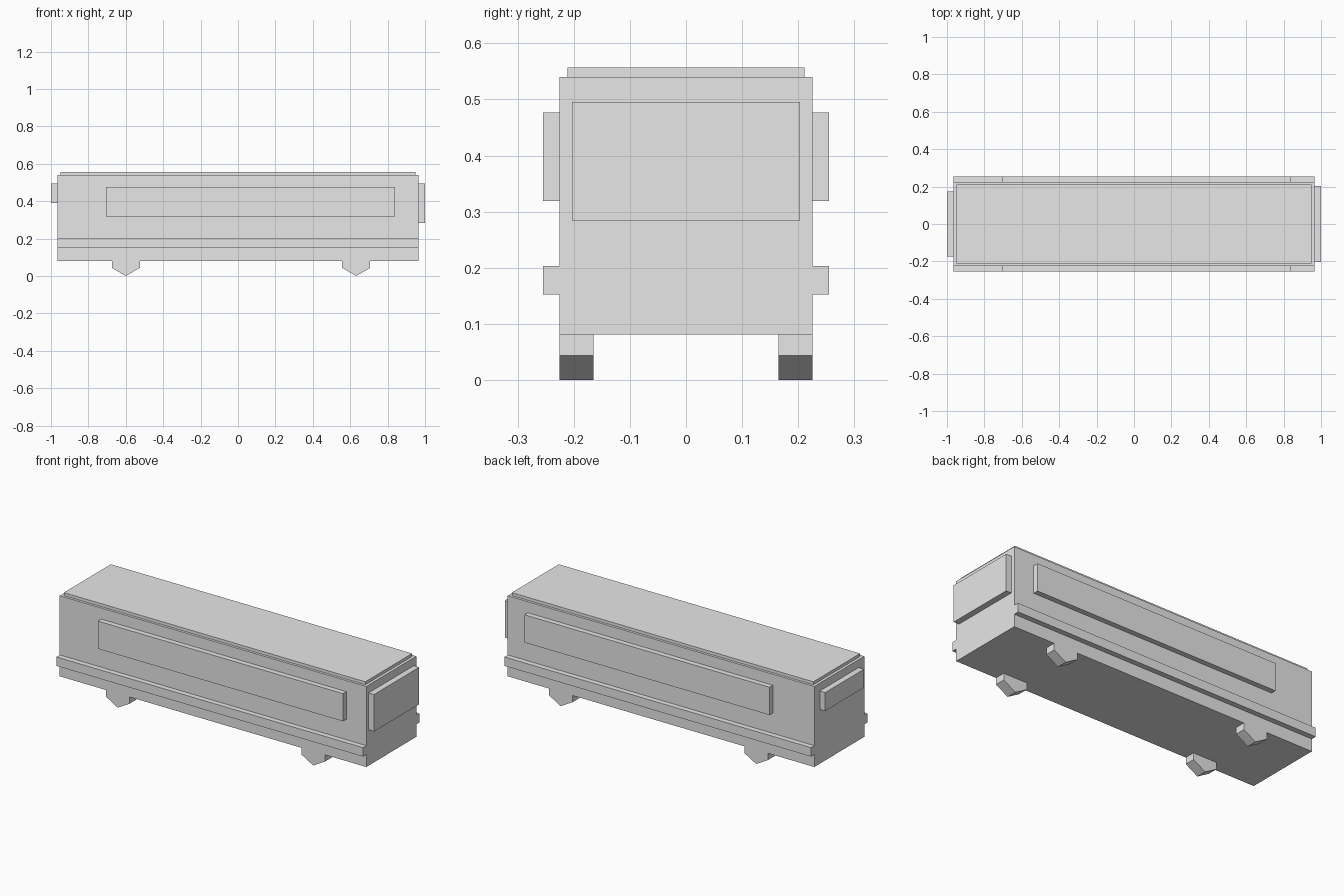
import bpy
import math

cube = bpy.data.objects.get("Cube")
if cube:
    bpy.data.objects.remove(cube, do_unlink=True)

# Single flat colour
GREY = (0.8, 0.8, 0.8, 1)
grey = bpy.data.materials.new("light_grey")
grey.use_nodes = True
grey.diffuse_color = GREY
grey.node_tree.nodes["Principled BSDF"].inputs["Base Color"].default_value = GREY


def box(name, x, y, z):
    """Box spanning the given (low, high) range on each axis."""
    spans = (x, y, z)
    bpy.ops.mesh.primitive_cube_add(size=1, location=[(a + b) / 2 for a, b in spans])
    obj = bpy.context.object
    obj.name = name
    obj.scale = [b - a for a, b in spans]
    bpy.ops.object.transform_apply(location=False, rotation=False, scale=True)
    obj.data.materials.append(grey)
    return obj


def wheel(name, x, y, radius=0.0866, width=0.06):
    """Six-sided wheel on a y axle, standing on a corner."""
    bpy.ops.mesh.primitive_cylinder_add(
        vertices=6, radius=radius, depth=width,
        location=(x, y, radius), rotation=(math.pi / 2, 0, 0))
    obj = bpy.context.object
    obj.name = name
    bpy.ops.object.transform_apply(location=False, rotation=True, scale=False)
    obj.data.materials.append(grey)
    return obj


LENGTH = (-0.966, 0.966)
SIDE = 0.225

# Body and raised roof panel
box("body", LENGTH, (-SIDE, SIDE), (0.081, 0.54))
box("roof_panel", (-0.95, 0.95), (-0.211, 0.211), (0.53, 0.557))

# Windscreen at one end, smaller window at the other
box("windscreen", (0.95, 1.0), (-0.203, 0.203), (0.284, 0.495))
box("rear_window", (-1.0, -0.95), (-0.175, 0.175), (0.39, 0.495))

# Long side windows, bumper rails and wheels on both sides
for side, s in (("front", -1), ("back", 1)):
    depth = sorted((s * 0.215, s * 0.255))
    box(side + "_side_window", (-0.705, 0.84), depth, (0.319, 0.477))
    box(side + "_side_rail", LENGTH, depth, (0.152, 0.203))
    for end, x in (("right", -0.6), ("left", 0.632)):
        wheel(f"{side}_{end}_wheel", x, s * (SIDE - 0.03))
